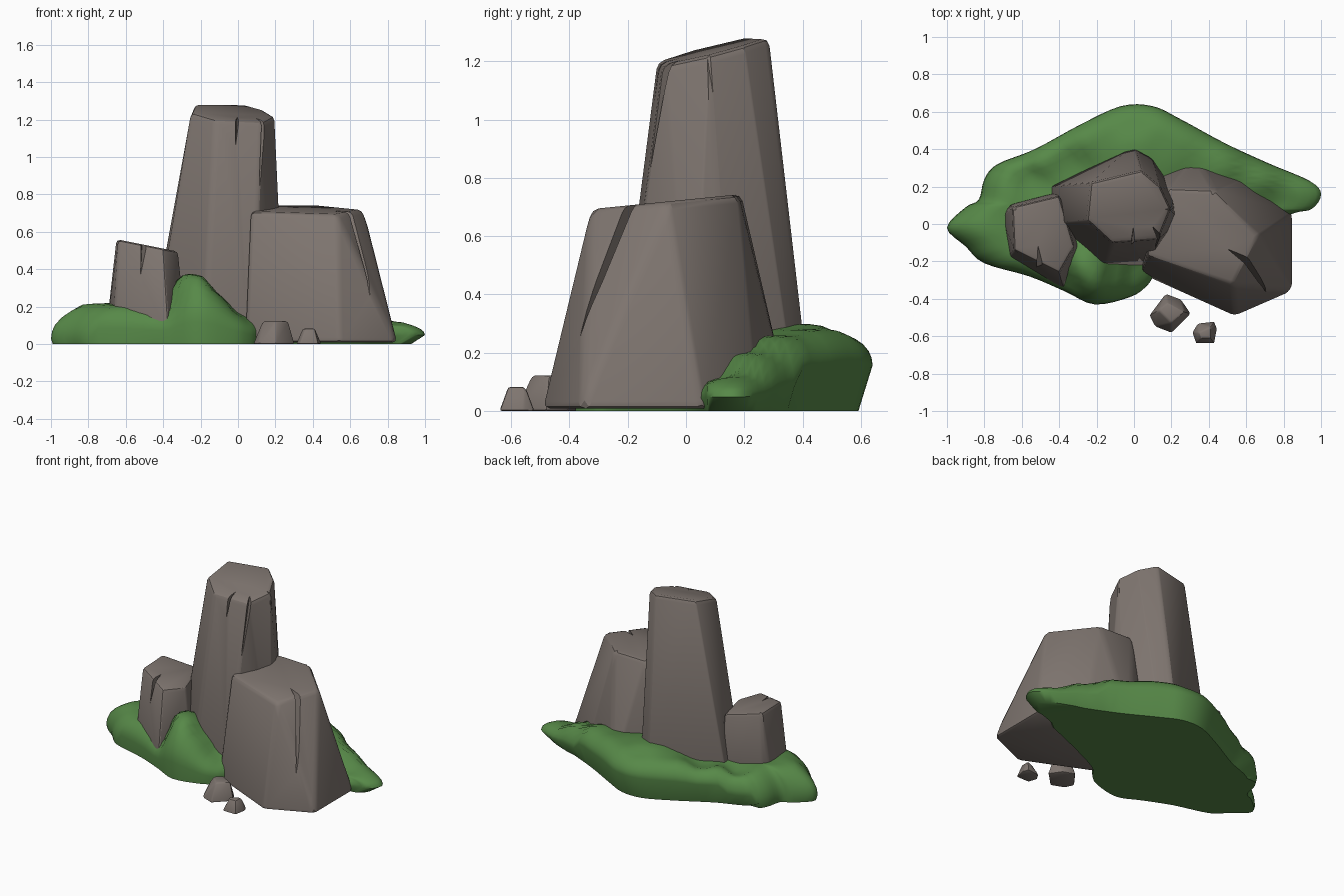
import bpy, bmesh, math
from mathutils import Vector

if "Cube" in bpy.data.objects:
    bpy.data.objects.remove(bpy.data.objects["Cube"])


def material(name, col):
    m = bpy.data.materials.new(name)
    m.diffuse_color = (*col, 1)
    m.use_nodes = True
    m.node_tree.nodes["Principled BSDF"].inputs["Base Color"].default_value = m.diffuse_color
    return m


STONE = material("stone", (0.21, 0.178, 0.16))
GRASS = material("grass", (0.095, 0.25, 0.065))


def add_object(name, bm, mat):
    bmesh.ops.recalc_face_normals(bm, faces=bm.faces)
    me = bpy.data.meshes.new(name)
    bm.to_mesh(me)
    bm.free()
    me.materials.append(mat)
    ob = bpy.data.objects.new(name, me)
    bpy.context.collection.objects.link(ob)
    return ob


def hull(name, pts):
    bm = bmesh.new()
    for p in pts:
        bm.verts.new(p)
    bmesh.ops.convex_hull(bm, input=bm.verts)
    loose = [v for v in bm.verts if not v.link_faces]
    bmesh.ops.delete(bm, geom=loose, context='VERTS')
    bmesh.ops.dissolve_limit(bm, angle_limit=math.radians(5), verts=bm.verts, edges=bm.edges)
    return add_object(name, bm, STONE)


def smooth(ob, deg):
    bpy.ops.object.select_all(action='DESELECT')
    ob.select_set(True)
    bpy.context.view_layer.objects.active = ob
    bpy.ops.object.shade_smooth_by_angle(angle=math.radians(deg))


def rock(name, base, top, plane, bevel, cracks=(), floor=0.0):
    """Tapered faceted rock with a tilted flat top z = a + b*x + c*y.
    Each crack is (top point, bottom point, outward xy, width, depth)."""
    pa, pb, pc = plane
    ob = hull(name, [(x, y, floor) for x, y in base] + [(x, y, pa + pb * x + pc * y) for x, y in top])
    b = ob.modifiers.new("bevel", 'BEVEL')
    b.width, b.segments, b.limit_method, b.angle_limit = bevel, 2, 'ANGLE', math.radians(14)
    cutters = []
    for a, c, out, w, d in cracks:
        a, c = Vector(a), Vector(c)
        o = Vector((*out, 0)).normalized()
        t = Vector((-o.y, o.x, 0)) * w / 2
        a = a + (a - c) * 0.2
        k = hull("crack_cutter", [a + t + o * .09, a - t + o * .09, a - o * d, c + o * .09, c - o * .005])
        k.hide_render = True
        m = ob.modifiers.new("crack", 'BOOLEAN')
        m.operation, m.solver, m.object = 'DIFFERENCE', 'EXACT', k
        cutters.append(k)
    # bake modifiers and drop the cutters
    dg = bpy.context.evaluated_depsgraph_get()
    dg.update()
    me = bpy.data.meshes.new_from_object(ob.evaluated_get(dg))
    ob.modifiers.clear()
    ob.data = me
    for k in cutters:
        bpy.data.objects.remove(k)
    smooth(ob, 28)
    return ob


# Tall centre rock
rock("tall_rock",
     [(-.47, .20), (0, .43), (.09, .38), (.23, .17), (.25, .02), (.08, -.23), (-.18, -.25), (-.45, 0)],
     [(-.23, .22), (.04, .285), (.14, .2), (.195, .08), (.13, -.08), (-.12, -.1), (-.25, .02)],
     (1.215, -.07, .245), .025,
     [((.135, -.065, 1.19), (.112, -.12, .83), (.6, -.8), .07, .07),
      ((-.005, -.09, 1.19), (-.015, -.12, 1.04), (0, -1), .05, .07)], .03)

# Broad right rock
rock("right_rock",
     [(.04, -.27), (.54, -.495), (.85, -.36), (.85, .06), (.61, .25), (.33, .36), (.12, .28)],
     [(.07, -.17), (.53, -.33), (.67, -.06), (.43, .18), (.17, .19), (.07, .05)],
     (.725, 0, .1), .025,
     [((.60, -.195, .70), (.68, -.35, .25), (.85, -.5), .07, .13)], .008)

# Small left rock
rock("left_rock",
     [(-.71, .04), (-.67, .11), (-.40, .18), (-.27, -.12), (-.37, -.36), (-.67, -.19)],
     [(-.65, .09), (-.40, .15), (-.32, -.12), (-.40, -.26), (-.64, -.14)],
     (.43, -.2, 0), .02,
     [((-.505, -.2, .53), (-.52, -.235, .37), (0.1, -1), .06, .1)], .03)

# Two pebbles in front
rock("pebble_large",
     [(.08, -.49), (.17, -.37), (.25, -.40), (.305, -.48), (.20, -.585), (.11, -.55)],
     [(.13, -.46), (.18, -.42), (.27, -.47), (.20, -.53)], (.122, 0, 0), .01)
rock("pebble_small",
     [(.31, -.58), (.34, -.53), (.43, -.52), (.445, -.56), (.43, -.64), (.33, -.64)],
     [(.345, -.58), (.41, -.55), (.41, -.61), (.36, -.61)], (.082, 0, 0), .008)

# Grass mound: outline filled with rings, height blended from a few hill points
outline = [(-1, -.02), (-.9, .09), (-.83, .13), (-.8, .24), (-.73, .32), (-.53, .40), (-.29, .53), (-.07, .63),
           (.10, .63), (.25, .56), (.49, .43), (.73, .32), (.94, .23), (1, .16), (.95, .08), (.83, .05),
           (.45, -.1), (.15, -.24), (.07, -.33), (-.02, -.39), (-.21, -.43), (-.37, -.36), (-.56, -.28),
           (-.8, -.21), (-.9, -.12)]
hills = [(-.92, 0, .19), (-.83, -.05, .22), (-.7, .15, .22), (-.65, -.2, .21), (-.5, -.25, .2), (-.39, -.3, .16),
         (-.28, -.24, .39), (-.2, -.26, .38), (-.1, -.27, .26), (0, -.28, .16), (.06, -.28, .11),
         (-.57, .25, .17), (-.35, .31, .2), (-.7, .27, .22), (-.5, .35, .24), (-.25, .46, .26), (0, .57, .26),
         (0, .42, .3), (.2, .46, .28), (.45, .33, .26), (.65, .24, .2), (.85, .17, .13), (.95, .15, .12),
         (.8, .1, .1), (0, .05, .28), (.4, 0, .1)]


def height(x, y):
    ws = [(1 / ((x - a) ** 2 + (y - b) ** 2 + .005) ** 2, h) for a, b, h in hills]
    return sum(w * h for w, h in ws) / sum(w for w, h in ws)


def spline(pts, sub):
    out, n = [], len(pts)
    for i in range(n):
        p0, p1, p2, p3 = (Vector(pts[(i + k) % n]) for k in (-1, 0, 1, 2))
        for j in range(sub):
            t = j / sub
            out.append(p1 + .5 * t * (p2 - p0 + t * (2 * p0 - 5 * p1 + 4 * p2 - p3 + t * (3 * (p1 - p2) + p3 - p0))))
    return out


rim = spline(outline, 4)
centre = Vector((-.05, .1))
bm = bmesh.new()
rings = []
for s in (.1, .2, .3, .4, .5, .6, .68, .76, .83, .89, .94, .975, .993, 1.0):
    e = max(0, (s - .78) / .22)
    ring = []
    for p in rim:
        low = .15 if p.x < -.75 else (.6 if p.y > .4 else .4)
        q = centre + (p - centre) * s
        f = low + (1 - low) * math.sqrt(max(0, 1 - e * e))
        ring.append(bm.verts.new((q.x, q.y, height(q.x, q.y) * f)))
    rings.append(ring)
foot = []
for p in rim:
    k = .93 if p.x > .75 else (.91 if p.y > .3 else .99)
    q = centre + (p - centre) * k
    foot.append(bm.verts.new((q.x, q.y, 0)))
rings.append(foot)
n = len(rim)
for a, b in zip(rings, rings[1:]):
    for i in range(n):
        bm.faces.new((a[i], a[(i + 1) % n], b[(i + 1) % n], b[i]))
bm.faces.new(rings[0])
bm.faces.new(foot)
smooth(add_object("grass_mound", bm, GRASS), 50)
